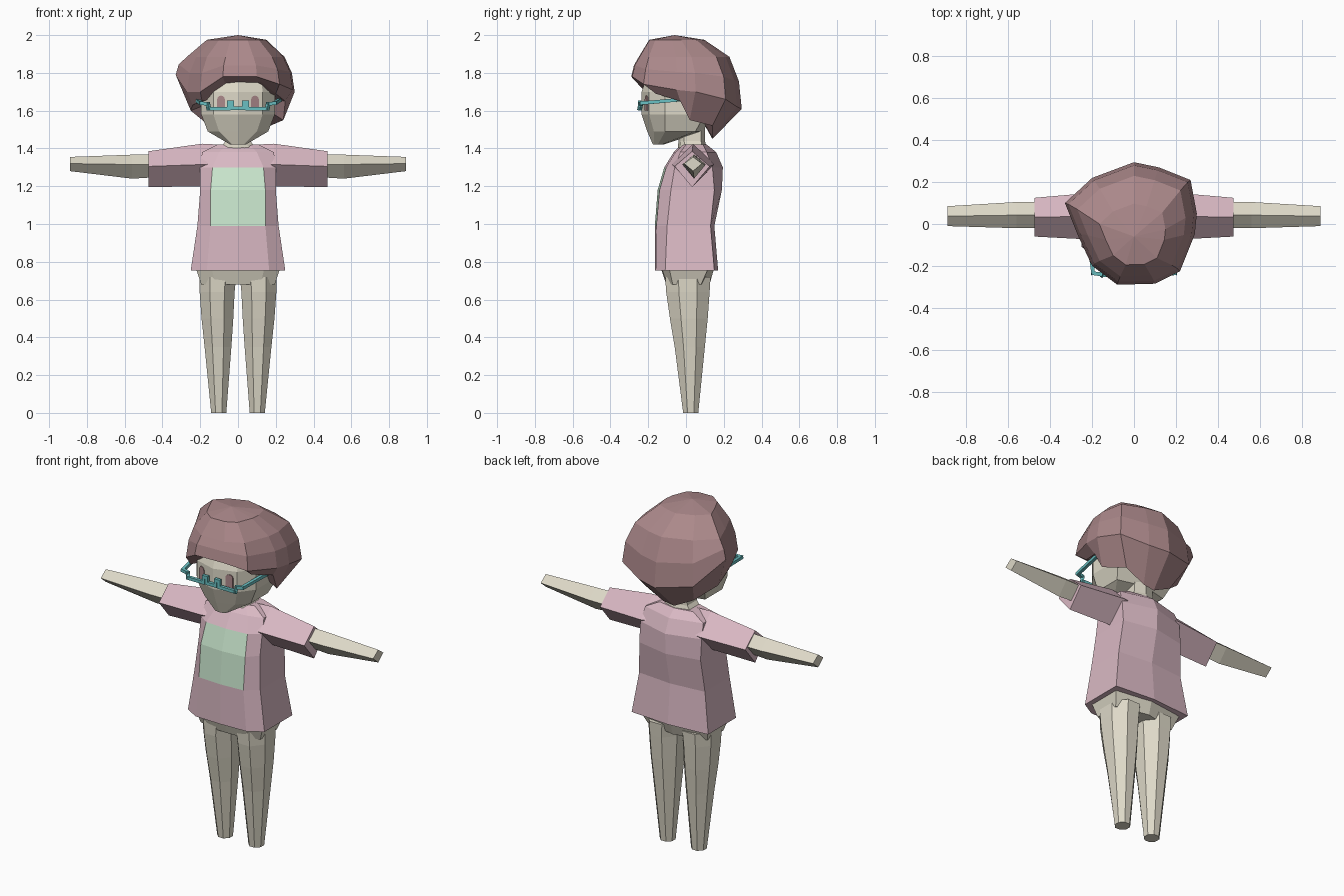
import bpy, bmesh, math
from mathutils import Vector, Matrix

if "Cube" in bpy.data.objects:
    bpy.data.objects.remove(bpy.data.objects["Cube"])


def material(name, rgb):
    m = bpy.data.materials.new(name)
    lin = [((c / 255 + 0.055) / 1.055) ** 2.4 for c in rgb]
    m.diffuse_color = (*lin, 1)
    m.use_nodes = True
    m.node_tree.nodes["Principled BSDF"].inputs["Base Color"].default_value = m.diffuse_color
    return m


SKIN = material("pale skin", (222, 217, 200))
PINK = material("pink cloth", (217, 184, 195))
GREEN = material("mint green", (202, 231, 206))
BROWN = material("brown hair", (171, 136, 138))
TEAL = material("teal frame", (106, 192, 194))


def finish(name, bm, mat, mirror=False):
    bmesh.ops.recalc_face_normals(bm, faces=bm.faces)
    me = bpy.data.meshes.new(name)
    bm.to_mesh(me)
    bm.free()
    ob = bpy.data.objects.new(name, me)
    bpy.context.collection.objects.link(ob)
    me.materials.append(mat)
    if mirror:
        ob.modifiers.new("mirror", 'MIRROR').use_mirror_merge = False
    return ob


def loft(name, rings, mat, mirror=False, start=None, end=None):
    """Skin equal-length rings; close the ends with a cap or a fan to a point."""
    bm = bmesh.new()
    vs = [[bm.verts.new(p) for p in r] for r in rings]
    n = len(vs[0])
    for a, b in zip(vs, vs[1:]):
        for i in range(n):
            j = (i + 1) % n
            bm.faces.new((a[i], a[j], b[j], b[i]))
    for ring, tip in ((vs[0], start), (vs[-1], end)):
        if tip:
            t = bm.verts.new(tip)
            for i in range(n):
                bm.faces.new((ring[i], ring[(i + 1) % n], t))
        else:
            bm.faces.new(ring)
    return finish(name, bm, mat, mirror)


def ring8(z, xc, d, w, yf, ysf, ysb, yb):
    """Body section: front centre, front corners, two points per side, back centre."""
    half = [(xc, yf + d), (w, ysf), (w, ysb)]
    pts = [(0, yf)] + half + [(0, yb)] + [(-x, y) for x, y in reversed(half)]
    return [(x, y, z) for x, y in pts]


def diamond(x, y0, y1, z0, z1, zm):
    ym = (y0 + y1) / 2
    return [(x, y0, zm), (x, ym, z1), (x, y1, zm), (x, ym, z0)]


def octagon(z, x0, x1, y0, y1):
    k = 1 / math.cos(math.pi / 8)
    return [((x0 + x1) / 2 + k * (x1 - x0) / 2 * math.cos((i + .5) * math.pi / 4),
             (y0 + y1) / 2 + k * (y1 - y0) / 2 * math.sin((i + .5) * math.pi / 4), z)
            for i in range(8)]


# Shirt body with a green chest panel
shirt = loft("shirt", [ring8(*r) for r in (
    (0.755, .165, .005, .25, -.165, -.11, .15, .17),
    (0.99, .145, .008, .215, -.165, -.10, .13, .15),
    (1.18, .145, .01, .20, -.15, -.08, .15, .19),
    (1.30, .135, .01, .20, -.115, -.06, .14, .195),
    (1.38, .10, .01, .19, -.065, -.03, .11, .16),
    (1.42, .06, .01, .11, -.025, 0, .09, .11))], PINK)
shirt.data.materials.append(GREEN)
for f in shirt.data.polygons:
    if f.normal.y < -.7 and abs(f.center.x) < .1 and 1.0 < f.center.z < 1.29:
        f.material_index = 1

# Sleeves and arms
loft("sleeve", [diamond(.09, -.06, .13, 1.22, 1.42, 1.32),
                diamond(.19, -.075, .15, 1.20, 1.425, 1.315),
                diamond(.475, -.06, .125, 1.195, 1.385, 1.305)], PINK, True)
loft("arm", [diamond(.40, -.02, .105, 1.25, 1.37, 1.315),
             diamond(.56, -.02, .105, 1.24, 1.367, 1.315),
             diamond(.89, -.01, .085, 1.28, 1.355, 1.32)], SKIN, True)

# Hips and legs
loft("hips", [ring8(*r) for r in (
    (0.68, .12, .005, .195, -.105, -.07, .08, .125),
    (0.77, .14, .005, .225, -.135, -.09, .12, .15))], SKIN)
loft("leg", [octagon(*r) for r in (
    (0, .062, .142, -.015, .065),
    (.35, .035, .177, -.06, .10),
    (.50, .025, .193, -.085, .115),
    (.64, .018, .203, -.105, .125),
    (.72, .01, .205, -.11, .13))], SKIN, True)

# Neck and head
loft("neck", [ring8(1.37, .07, .01, .12, -.045, 0, .09, .12),
              ring8(1.44, .04, .01, .065, -.04, -.01, .08, .10),
              ring8(1.52, .04, .01, .06, -.04, -.01, .08, .10)], SKIN)
loft("head", [ring8(*r) for r in (
    (1.42, .03, .005, .04, -.175, -.15, -.13, -.12),
    (1.49, .10, .035, .16, -.205, -.11, .05, .09),
    (1.58, .13, .04, .195, -.235, -.11, .10, .14),
    (1.70, .13, .04, .195, -.235, -.11, .10, .15),
    (1.80, .12, .04, .17, -.20, -.10, .10, .14),
    (1.88, .08, .03, .12, -.15, -.08, .06, .10))], SKIN)

# Eyes: arched plates lying on the slanted face planes
outline = [(-.02, 1.60), (.02, 1.60)] + [
    (.02 * math.cos(a * math.pi / 6), 1.66 + .02 * math.sin(a * math.pi / 6)) for a in range(7)]
slope = .04 / .13
loft("eye", [[(.09 + u, -.235 + (.09 + u) * slope + off, z) for u, z in outline]
             for off in (-.005, .003)], BROWN, True)

# Glasses: square bars along a stepped path
path = [Vector(p) for p in (
    (0, -.245, 1.612), (.03, -.245, 1.612), (.03, -.245, 1.645), (.05, -.245, 1.645),
    (.05, -.245, 1.61), (.155, -.245, 1.61), (.16, -.24, 1.635), (.195, -.235, 1.64),
    (.225, -.01, 1.66))]
bm = bmesh.new()
for a, b in zip(path, path[1:]):
    d = b - a
    m = (Matrix.Translation((a + b) / 2) @ d.to_track_quat('Z', 'Y').to_matrix().to_4x4()
         @ Matrix.Diagonal((.018, .018, d.length + .016, 1)))
    bmesh.ops.create_cube(bm, size=1, matrix=m)
finish("glasses", bm, TEAL, True)

# Hair: widest point and lower edge for each column, closed over the crown
columns = [
    (-.08, -.29, 1.78, -.07, -.22, 1.75), (.10, -.285, 1.78, .12, -.21, 1.755),
    (.22, -.225, 1.74, .20, -.16, 1.69), (.29, -.05, 1.71, .25, -.03, 1.65),
    (.30, .05, 1.70, .24, .02, 1.55), (.27, .21, 1.66, .17, .14, 1.52),
    (.12, .27, 1.62, .05, .14, 1.46), (0, .295, 1.61, -.02, .14, 1.45),
    (-.20, .22, 1.64, -.14, .13, 1.51), (-.33, .10, 1.79, -.25, .06, 1.60),
    (-.27, -.05, 1.70, -.24, -.03, 1.63), (-.20, -.20, 1.70, -.19, -.17, 1.65)]
low = [c[3:] for c in columns]
wide = [c[:3] for c in columns]
mid = [(x * .95, y * .95, (z + 1.88) / 2 + .01) for x, y, z in wide]
high = [(x * .82, y * .82 - .012, 1.885) for x, y, z in wide]
crown = [(x * .5, y * .5 - .05, 1.975) for x, y, z in wide]
loft("hair", [low, wide, mid, high, crown], BROWN, start=(0, 0, 1.70), end=(0, -.06, 2.0))
